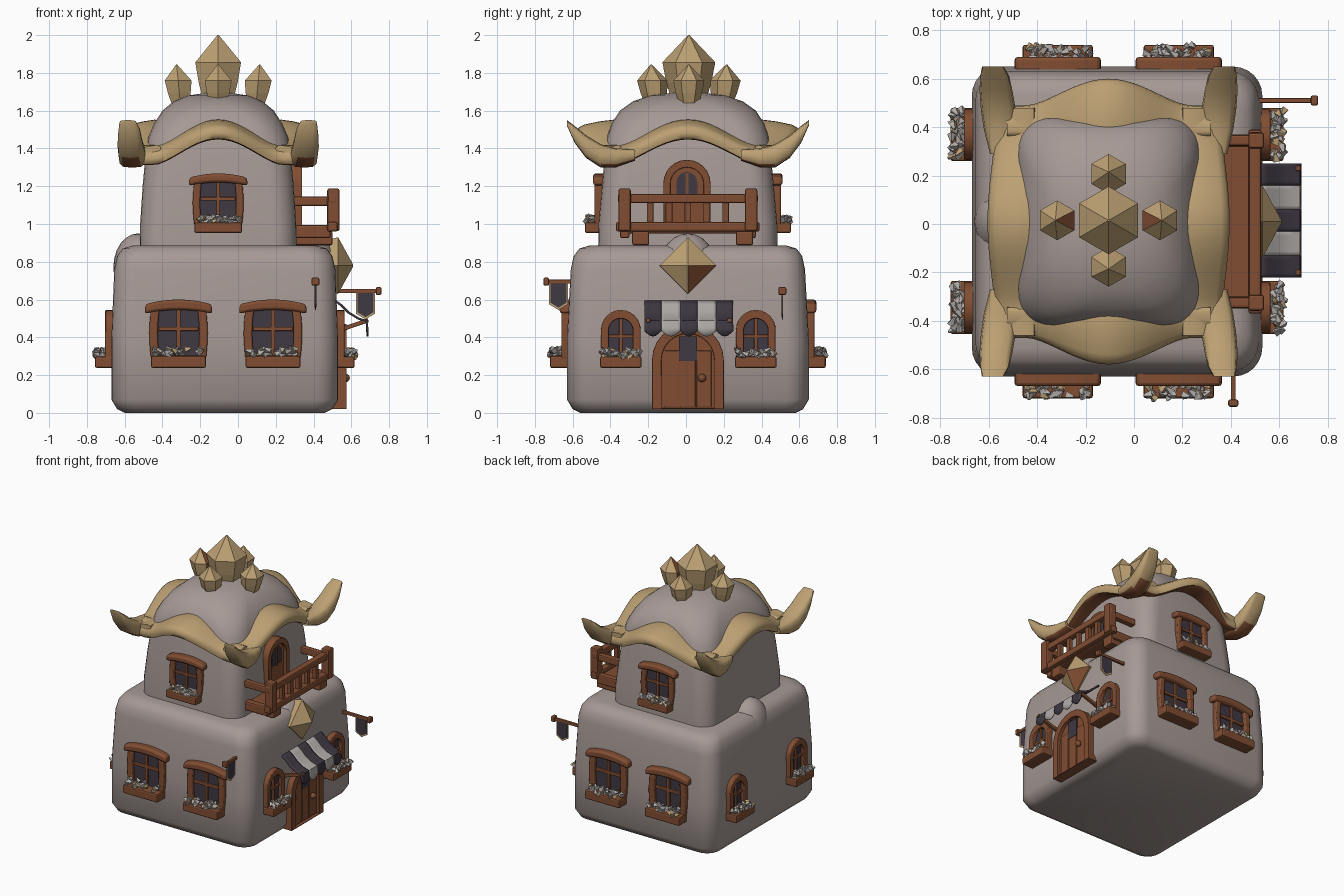
import bpy, bmesh, math, random
from mathutils import Vector, Matrix

random.seed(4)
if "Cube" in bpy.data.objects:
    bpy.data.objects.remove(bpy.data.objects["Cube"], do_unlink=True)


def material(name, r, g, b):
    m = bpy.data.materials.new(name)
    m.use_nodes = True
    m.diffuse_color = (r, g, b, 1)
    bsdf = m.node_tree.nodes["Principled BSDF"]
    bsdf.inputs["Base Color"].default_value = (r, g, b, 1)
    bsdf.inputs["Roughness"].default_value = 0.9
    return m


PLASTER = material("plaster", 0.38, 0.32, 0.30)
TAN = material("tan", 0.50, 0.35, 0.17)
WOOD = material("wood", 0.22, 0.075, 0.032)
DARK = material("dark cloth and glass", 0.05, 0.04, 0.055)
PALE = material("pale", 0.45, 0.42, 0.40)


def finish(name, bm, mat, M=Matrix(), smooth=True, bevel=0, second=None, rule=None, angle=40):
    """Turn a bmesh into an object; faces passing the rule get the second material."""
    bm.transform(M)
    bmesh.ops.recalc_face_normals(bm, faces=bm.faces)
    bm.normal_update()
    for f in bm.faces:
        f.smooth = smooth
        if rule and rule(f):
            f.material_index = 1
    me = bpy.data.meshes.new(name)
    bm.to_mesh(me)
    bm.free()
    for m in (mat, second):
        if m:
            me.materials.append(m)
    if smooth:
        me.set_sharp_from_angle(angle=math.radians(angle))
    ob = bpy.data.objects.new(name, me)
    bpy.context.collection.objects.link(ob)
    if bevel:
        b = ob.modifiers.new("soft edges", "BEVEL")
        b.width, b.segments, b.limit_method = bevel, 2, "ANGLE"
    return ob


def loft(name, rings, mat, **kw):
    """Skin closed rings of equal length and cap both ends."""
    bm = bmesh.new()
    vs = [[bm.verts.new(p) for p in r] for r in rings]
    n = len(rings[0])
    for a, b in zip(vs, vs[1:]):
        for i in range(n):
            j = (i + 1) % n
            bm.faces.new((a[i], a[j], b[j], b[i]))
    bm.faces.new(vs[0])
    bm.faces.new(vs[-1])
    return finish(name, bm, mat, **kw)


def box(name, c, s, mat=WOOD, M=Matrix(), bevel=0.01, turn=Matrix()):
    bm = bmesh.new()
    T = Matrix.Translation(c) @ turn @ Matrix.Diagonal((*s, 1))
    bmesh.ops.create_cube(bm, size=1, matrix=T)
    return finish(name, bm, mat, M, smooth=False, bevel=bevel)


def prism(name, pts, w0, w1, mat=WOOD, M=Matrix(), bevel=0.008):
    """Outline in the wall plane, thickened outward from w0 to w1."""
    rings = [[(u, -w, v) for u, v in pts] for w in (w0, w1)]
    return loft(name, rings, mat, M=M, bevel=bevel)


def ring(name, outer, inner, w, M):
    """Frame between two outlines."""
    rings = [[(u, -d, v) for u, v in o] for o, d in ((outer, -.03), (outer, w), (inner, w), (inner, -.03))]
    return loft(name, rings, WOOD, M=M, bevel=0.006)


def arch(hw, v0, top, n=12):
    arc = [(hw * math.cos(math.pi * i / n), top - hw + hw * math.sin(math.pi * i / n)) for i in range(n + 1)]
    return [(hw, v0)] + arc + [(-hw, v0)]


def wall_frame(x, y, z, deg, s=1):
    return Matrix.Translation((x, y, z)) @ Matrix.Rotation(math.radians(deg), 4, "Z") @ Matrix.Scale(s, 4)


def rounded_tower(name, cx, cy, profile):
    rings = []
    for z, hx, hy, r in profile:
        pts = []
        for q, (sx, sy) in enumerate(((1, 1), (-1, 1), (-1, -1), (1, -1))):
            for k in range(7):
                a = math.pi / 2 * (q + k / 6)
                pts.append((cx + sx * (hx - r) + r * math.cos(a), cy + sy * (hy - r) + r * math.sin(a), z))
        rings.append(pts)
    return loft(name, rings, PLASTER, angle=80)


# Walls and domed roof
rounded_tower("lower_house", -0.07, 0.01, [
    (0, .53, .57, .08), (.02, .57, .61, .1), (.07, .6, .64, .12), (.4, .6, .64, .12), (.76, .585, .62, .12),
    (.83, .57, .605, .12), (.87, .54, .575, .12), (.885, .49, .525, .1)])
CX, CY = -0.105, 0.01
rounded_tower("upper_house", CX, CY, [
    (.86, .415, .475, .12), (1.0, .413, .473, .12), (1.2, .40, .455, .13), (1.36, .385, .44, .14),
    (1.46, .37, .428, .16), (1.53, .34, .405, .18), (1.6, .295, .36, .2), (1.65, .235, .29, .2),
    (1.68, .16, .2, .14), (1.695, .06, .08, .05)])
for nm, x in (("front_bump", .39), ("rear_bump", -.53)):
    bm = bmesh.new()
    T = Matrix.Translation((x, CY, .77)) @ Matrix.Diagonal((.13, .15, .18, 1))
    bmesh.ops.create_uvsphere(bm, u_segments=24, v_segments=12, radius=1, matrix=T)
    finish(nm, bm, PLASTER, angle=80)


def oval(c, out, hw, hh, lift=0):
    """Soft squared cross-section lying along an outward direction and z."""
    pts = []
    for i in range(12):
        a = math.tau * i / 12
        p, q = (math.copysign(abs(t) ** .6, t) for t in (math.cos(a), math.sin(a)))
        pts.append(Vector(c) + Vector(out) * hw * p + Vector((0, 0, hh * q - lift * p)))
    return pts


def underside(f):
    return f.normal.z < -.7


# Arched eaves on all four sides
for i in range(4):
    out = Vector(((0, -1, 0), (1, 0, 0), (0, 1, 0), (-1, 0, 0))[i])
    along = Vector((-out.y, out.x, 0))
    wide = i % 2 == 0
    half, wall = (.42, .43) if wide else (.47, .38)
    rings = []
    for k in range(25):
        t = -1 + k / 12
        b = math.cos(math.pi / 2 * min(1, abs(t) / .8)) ** 1.5
        reach = wall + (.05 + .11 * b if wide else .09 + .03 * b)
        mid = (reach + wall - .08) / 2
        c = Vector((CX, CY, 1.365 + .135 * b)) + along * half * t + out * mid
        rings.append(oval(c, out, reach - mid, .043, .02))
    loft(f"eave_{i + 1}", rings, TAN, second=WOOD, rule=underside, angle=60)

# Upturned corner horns
for sx in (1, -1):
    for sy in (1, -1):
        rings = [oval((CX + sx * x, CY + sy * y, z), (1, 0, 0), w, h) for x, y, z, w, h in (
            (.44, .28, 1.365, .05, .03), (.45, .38, 1.35, .065, .05), (.455, .46, 1.36, .072, .062),
            (.465, .54, 1.41, .068, .06), (.47, .6, 1.475, .06, .045), (.478, .64, 1.535, .045, .015))]
        loft("corner_horn", rings, TAN, second=WOOD, rule=underside, angle=50)


# Roof crystals
def crystal(name, x, y, z, r, h, lean=(0, 0), rule=None):
    rings = []
    for k, rad in ((0, .62), (.3, .85), (.6, 1), (1, .03)):
        rings.append([(x + lean[0] * k + rad * r * math.cos(math.tau * (i + .5) / 6),
                       y + lean[1] * k + rad * r * math.sin(math.tau * (i + .5) / 6), z + h * k) for i in range(6)])
    loft(name, rings, TAN, smooth=False, second=WOOD, rule=rule)


crystal("main_crystal", CX, .015, 1.64, .14, .36)
for dx, dy in ((1, 0), (-1, 0), (0, 1), (0, -1)):
    inner = (lambda f, d=dx: f.normal.x * d < -.6) if dx else None
    crystal("side_crystal", CX + dx * .2, .015 + dy * .18, 1.63, .082, .215, (dx * .02, dy * .02), inner)


# Windows
def flowers(M, hw, v, w):
    bm = bmesh.new()
    for _ in range(34):
        p = (random.uniform(-hw, hw), -random.uniform(w - .05, w + .005), v + random.uniform(-.01, .025))
        R = Matrix.Rotation(random.uniform(-1.3, 1.3), 4, "X") @ Matrix.Rotation(random.uniform(-1.3, 1.3), 4, "Y")
        bmesh.ops.create_cone(bm, cap_ends=True, segments=4, radius1=.019, radius2=.006, depth=.032,
                              matrix=Matrix.Translation(p) @ R)
    finish("flowers", bm, PALE, M, smooth=False, second=TAN, rule=lambda f: random.random() < .12)


def square_window(M):
    prism("window_glass", [(-.12, .05), (.12, .05), (.12, .33), (-.12, .33)], -.03, .008, DARK, M, 0)
    for s in (-1, 1):
        side = [(s * (.1 + .01 * math.sin(math.pi * k / 6)), .05 + .27 * k / 6) for k in range(7)]
        side += [(u + s * .045, v) for u, v in reversed(side)]
        prism("window_post", side, -.03, .035, M=M)
    ts = [k / 5 for k in range(-5, 6)]
    head = [(.175 * t, .365 - .025 * t * t) for t in ts] + [(.18 * t, .31 - .02 * t * t) for t in reversed(ts)]
    prism("window_header", head, -.03, .045, M=M, bevel=.014)
    box("window_bar_upright", (0, -.01, .19), (.022, .025, .26), M=M, bevel=.004)
    box("window_bar_cross", (0, -.01, .21), (.21, .025, .022), M=M, bevel=.004)
    box("flower_box", (0, -.035, .035), (.29, .12, .065), M=M)
    flowers(M, .13, .08, .085)


def arched_window(M):
    prism("arched_glass", arch(.08, .03, .28), -.03, .006, DARK, M, 0)
    ring("arched_frame", arch(.105, .02, .31), arch(.065, .03, .265), .035, M)
    box("arched_bar_upright", (0, -.008, .15), (.018, .022, .23), M=M, bevel=.004)
    box("arched_bar_cross", (0, -.008, .17), (.13, .022, .018), M=M, bevel=.004)
    box("arched_flower_box", (0, -.035, .033), (.22, .11, .06), M=M)
    flowers(M, .1, .075, .085)


for deg, y in ((0, -.625), (180, .645)):
    for x in (-.315, .185):
        square_window(wall_frame(x, y, .235, deg))
for deg, y in ((0, -.453), (180, .473)):
    square_window(wall_frame(CX, y, .95, deg, .87))
for deg, x in ((90, .528), (270, -.668)):
    for y in (-.345, .37):
        arched_window(wall_frame(x, y, .235, deg))

# Front door
D = wall_frame(.525, .01, .02, 90)
ring("door_frame", arch(.19, 0, .45), arch(.14, .005, .4), .05, D)
prism("door_leaf", arch(.145, 0, .405), -.03, .025, M=D, bevel=0)
for u in (-.085, 0, .085):
    box("door_plank", (u, -.026, .14 if u == 0 else .16), (.078, .014, .26 if u == 0 else .3), M=D, bevel=.004)
box("door_glass", (0, -.031, .32), (.095, .009, .13), DARK, D, 0)
bm = bmesh.new()
bmesh.ops.create_uvsphere(bm, u_segments=12, v_segments=8, radius=.022, matrix=Matrix.Translation((.075, -.045, .165)))
finish("door_knob", bm, WOOD, D)

# Striped awning with scalloped flap
edges = (-.22, -.13, -.03, .06, .16, .25)
slope = ((.515, .6), (.55, .575), (.59, .535), (.64, .505), (.685, .49), (.69, .45))
for n, (y0, y1) in enumerate(zip(edges, edges[1:])):
    bm = bmesh.new()
    cols = []
    for k in range(7):
        y = y0 + (y1 - y0) * k / 6
        prof = slope + ((.692, .435 - .03 * math.sin(math.pi * k / 6)),)
        cols.append([bm.verts.new((x, y, z)) for x, z in prof])
    for a, b in zip(cols, cols[1:]):
        for i in range(len(a) - 1):
            bm.faces.new((a[i], a[i + 1], b[i + 1], b[i]))
    ob = finish("awning_stripe", bm, PALE if n % 2 else DARK)
    ob.modifiers.new("cloth", "SOLIDIFY").thickness = .012
for y in (-.2, .23):
    box("awning_arm", (.6, y, .46), (.19, .022, .022), turn=Matrix.Rotation(-.33, 4, "Y"), bevel=.004)

# Diamond ornament above the awning
corners = [(.15 * math.cos(a), .15 * math.sin(a)) for a in (0, math.pi / 2, math.pi, -math.pi / 2)]
loft("diamond_ornament", [[(x, CY + k * y, .78 + k * z) for y, z in corners] for x, k in ((.47, .9), (.53, 1), (.61, .03))],
     TAN, smooth=False, second=WOOD, rule=lambda f: f.normal.x > .2 and f.normal.y > .1 and f.normal.z < -.1)

# Balcony door and balcony
B = wall_frame(.295, .005, .985, 90)
ring("balcony_door_frame", arch(.125, 0, .355), arch(.088, .005, .315), .045, B)
prism("balcony_door_leaf", arch(.09, 0, .32), -.04, .02, M=B, bevel=0)
prism("balcony_door_glass", arch(.055, .16, .29), .0, .026, DARK, B, 0)
box("balcony_door_bar", (0, -.025, .22), (.014, .014, .14), M=B, bevel=0)
box("balcony_floor", (.39, .01, .965), (.2, .7, .03))
box("balcony_beam", (.5, .01, .985), (.055, .76, .05))
box("balcony_top_rail", (.5, .01, 1.135), (.05, .74, .05))
for y in (-.325, .345):
    box("balcony_post", (.505, y, 1.075), (.065, .065, .225))
    box("balcony_side_rail", (.39, y, 1.12), (.2, .045, .05))
    box("balcony_side_beam", (.39, y, .96), (.2, .05, .07))
for k in range(5):
    box("baluster", (.5, -.19 + .1 * k, 1.06), (.032, .035, .13), bevel=.005)
for y in (-.24, .31):
    box("balcony_bracket", (.4, y, .925), (.2, .09, .075))


# Hanging banners
def banner(M, length, start):
    box("banner_rod", (length / 2 - .02, 0, 0), (length + .04, .02, .022), M=M, bevel=.004)
    box("banner_finial", (length, 0, 0), (.03, .042, .042), M=M, bevel=.008)
    for nm, mat, g, th in (("banner_trim", TAN, 0, .003), ("banner_cloth", DARK, .008, .0045)):
        a, b = start + g, start + .1 - g
        pts = [(a, -.01), (b, -.01), (b, -.12 + g), ((a + b) / 2, -.15 + g * 1.5), (a, -.12 + g)]
        prism(nm, pts, -th, th, mat, M, 0)


banner(wall_frame(.53, .51, .645, 0), .215, .095)
banner(wall_frame(.41, -.62, .695, -90), .12, .005)
